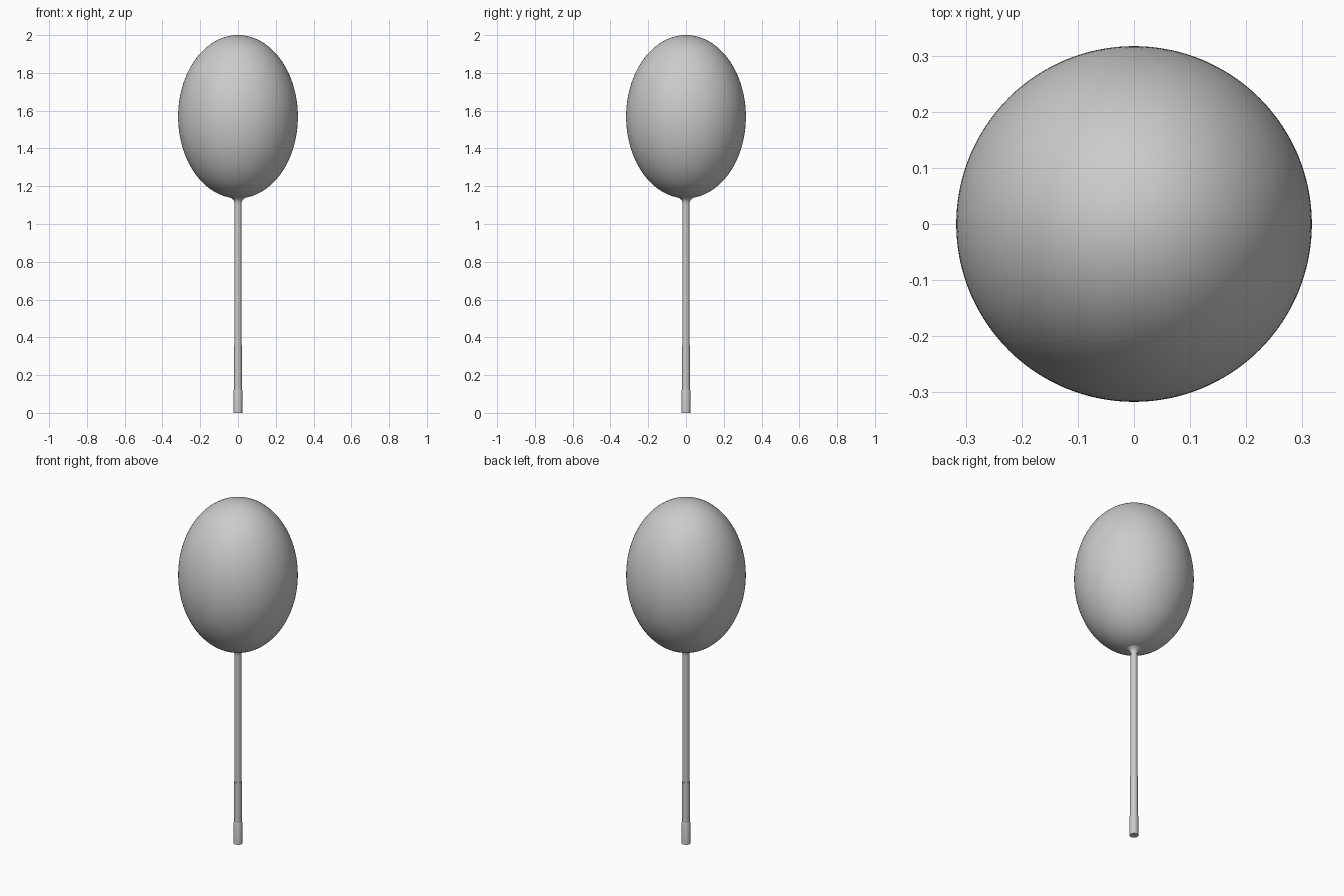
import bpy, bmesh, math

if "Cube" in bpy.data.objects:
    bpy.data.objects.remove(bpy.data.objects["Cube"])


def lathe(name, profile, segments):
    """Spin an (r, z) profile around the z axis."""
    bm = bmesh.new()
    rings = []
    for r, z in profile:
        if r < 1e-6:
            rings.append([bm.verts.new((0, 0, z))])
        else:
            rings.append([bm.verts.new((r * math.cos(2 * math.pi * i / segments),
                                        r * math.sin(2 * math.pi * i / segments), z))
                          for i in range(segments)])
    for a, b in zip(rings, rings[1:]):
        for i in range(segments):
            j = (i + 1) % segments
            corners = [a[i % len(a)], a[j % len(a)], b[j % len(b)], b[i % len(b)]]
            bm.faces.new(list(dict.fromkeys(corners)))
    bmesh.ops.recalc_face_normals(bm, faces=bm.faces)
    mesh = bpy.data.meshes.new(name)
    bm.to_mesh(mesh)
    bm.free()
    obj = bpy.data.objects.new(name, mesh)
    bpy.context.collection.objects.link(obj)
    bpy.ops.object.select_all(action='DESELECT')
    obj.select_set(True)
    bpy.context.view_layer.objects.active = obj
    bpy.ops.object.shade_smooth_by_angle(angle=math.radians(35))
    return obj


# Balloon body: tall ellipsoid
RADIUS, HALF, CENTRE, STEPS = 0.317, 0.432, 1.568, 64
body = [(RADIUS * math.sin(math.pi * k / STEPS),
         CENTRE - HALF * math.cos(math.pi * k / STEPS)) for k in range(STEPS + 1)]
lathe("balloon", body, 128)

# Neck: small flared skirt where the balloon meets the stick
lathe("balloon_neck", [(0.0, 1.105), (0.019, 1.105), (0.020, 1.118), (0.024, 1.127),
                       (0.031, 1.134), (0.040, 1.140), (0.0, 1.142)], 48)

# Stick: slim upper rod, slightly thicker lower rod, bottom grip
lathe("stick", [(0.0, 0.30), (0.0185, 0.30), (0.0185, 1.15), (0.0, 1.15)], 32)
lathe("lower_stick", [(0.0, 0.10), (0.0205, 0.10), (0.0205, 0.36), (0.0, 0.36)], 32)
lathe("grip", [(0.0, 0.0), (0.0235, 0.0), (0.0235, 0.115), (0.0205, 0.125),
               (0.0, 0.125)], 32)
